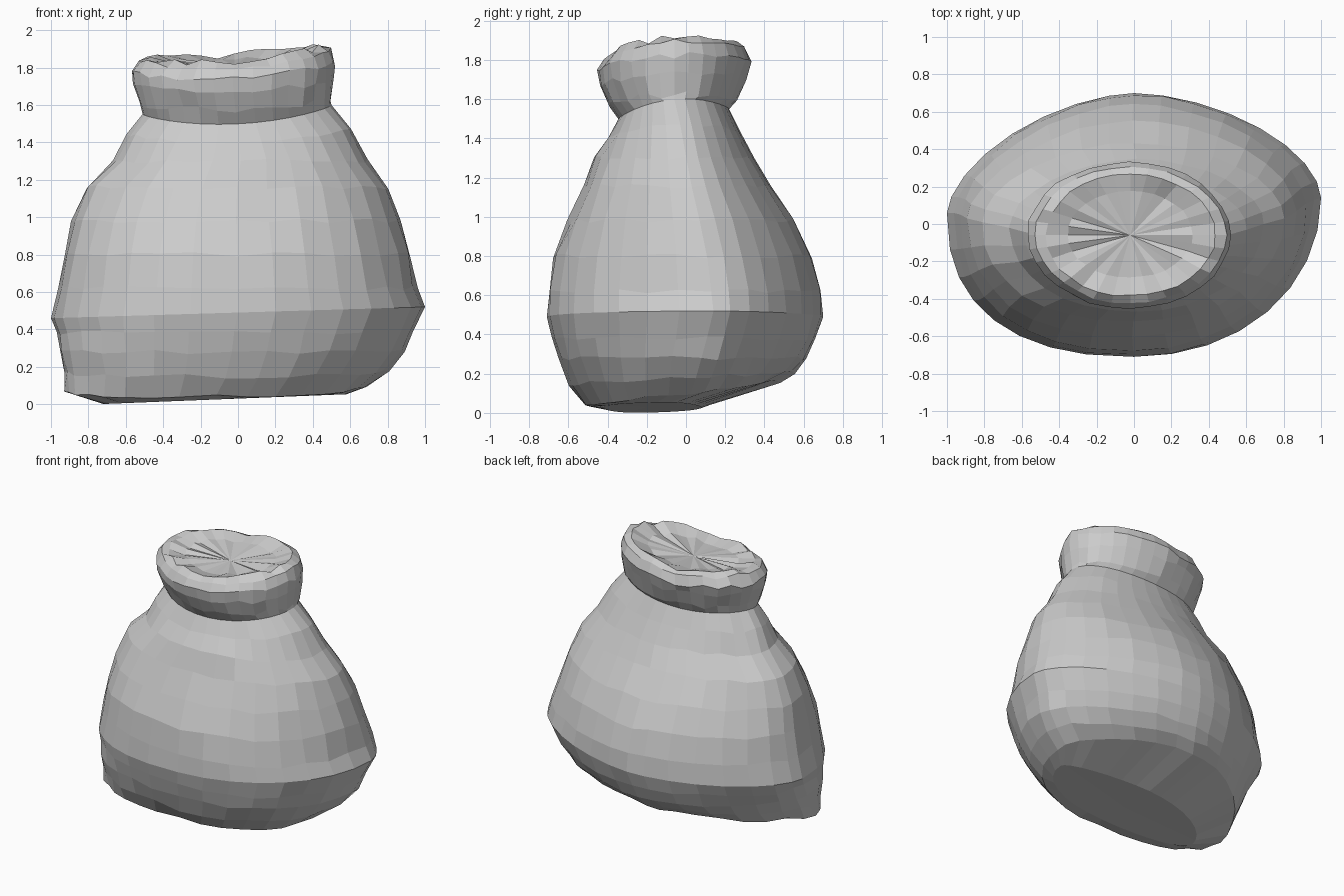
import bpy, bmesh, math, random

random.seed(4)
SEG = 32
# outline exponents per quadrant: back right, back left, front left, front right
EXPONENT = [1.75, 1.62, 2.4, 2.05]

# rows: z, left x, right x, front y, back y, left tip y, right tip y,
#       z slope along x, z slope along y, z bend along x, outline skew
BODY = [
    (0.03, -0.72, 0.58, -0.42, 0.08, -0.25, -0.08, 0.04, 0.0, 0.0, 0.6),
    (0.10, -0.93, 0.70, -0.52, 0.48, -0.20, 0.02, 0.0, 0.12, 0.0, 0.8),
    (0.18, -0.945, 0.81, -0.60, 0.56, -0.13, 0.05, 0.0, 0.05, 0.0, 0.9),
    (0.28, -0.965, 0.90, -0.655, 0.62, -0.07, 0.08, 0.0, 0.0, 0.0, 1.0),
    (0.38, -0.985, 0.945, -0.69, 0.67, 0.0, 0.11, 0.0, 0.0, 0.0, 1.0),
    (0.49, -1.0, 1.0, -0.71, 0.70, 0.06, 0.14, 0.03, 0.0, 0.0, 1.0),
    (0.62, -0.975, 0.97, -0.71, 0.70, 0.06, 0.13, 0.0, 0.0, 0.0, 1.0),
    (0.80, -0.94, 0.93, -0.68, 0.65, 0.05, 0.11, 0.0, 0.0, 0.0, 0.9),
    (0.98, -0.895, 0.875, -0.61, 0.56, 0.03, 0.07, 0.0, 0.0, 0.0, 0.8),
    (1.16, -0.82, 0.81, -0.53, 0.44, 0.01, 0.03, 0.0, 0.0, 0.0, 0.6),
    (1.30, -0.67, 0.70, -0.47, 0.35, -0.02, 0.0, 0.0, 0.0, 0.0, 0.4),
    (1.42, -0.595, 0.61, -0.405, 0.28, -0.04, -0.03, 0.02, 0.04, 0.1, 0.2),
    (1.53, -0.51, 0.50, -0.345, 0.22, -0.06, -0.06, 0.05, 0.09, 0.2, 0.0),
]
COLLAR = [
    BODY[-1],
    (1.59, -0.53, 0.505, -0.40, 0.26, -0.06, -0.06, 0.02, 0.03, 0.1, 0.0),
    (1.70, -0.565, 0.515, -0.45, 0.31, -0.06, -0.06, 0.02, 0.04, 0.1, 0.0),
    (1.77, -0.58, 0.525, -0.455, 0.335, -0.06, -0.06, 0.05, 0.05, 0.1, 0.0),
    (1.83, -0.54, 0.50, -0.43, 0.31, -0.06, -0.06, 0.06, 0.06, 0.15, 0.0),
    (1.855, -0.48, 0.44, -0.39, 0.27, -0.06, -0.06, 0.07, 0.06, 0.15, 0.0),
    (1.83, -0.36, 0.32, -0.29, 0.18, -0.06, -0.06, 0.07, 0.06, 0.15, 0.0),
]


def ring_points(row, jitter):
    z0, xl, xr, yf, yb, yl, yr, sx, sy, bend, skew = row
    cx, rx, cy = (xl + xr) / 2, (xr - xl) / 2, (yl + yr) / 2
    points = []
    for i in range(SEG):
        a = 2 * math.pi * i / SEG
        n = 2 + (EXPONENT[i * 4 // SEG] - 2) * skew
        c, s = math.cos(a), math.sin(a)
        u = math.copysign(abs(c) ** (2 / n), c)
        v = abs(s) ** (2 / n)
        x = cx + rx * u
        edge = yb if s >= 0 else yf
        # keep the side tips on the slanted seam line
        y = cy + (yr - yl) / 2 * u * (1 - v) + (edge - cy) * v
        z = z0 + sx * x + sy * y + bend * x * x
        k = 1 - random.uniform(0, jitter)
        points.append((x * k, y * k, z + random.uniform(-jitter, jitter) * 0.6))
    return points


def loft(name, rows, cap_start=None, cap_end=None, jitter=0.02, fixed=()):
    bm = bmesh.new()
    rings = [[bm.verts.new(p) for p in ring_points(r, 0 if k in fixed else jitter)]
             for k, r in enumerate(rows)]
    for a, b in zip(rings, rings[1:]):
        for i in range(SEG):
            j = (i + 1) % SEG
            bm.faces.new((a[i], a[j], b[j], b[i]))
    for ring, centre in ((rings[0], cap_start), (rings[-1], cap_end)):
        if centre:
            tip = bm.verts.new(centre)
            for i in range(SEG):
                bm.faces.new((ring[i], ring[(i + 1) % SEG], tip))
    bmesh.ops.recalc_face_normals(bm, faces=bm.faces)
    mesh = bpy.data.meshes.new(name)
    bm.to_mesh(mesh)
    bm.free()
    obj = bpy.data.objects.new(name, mesh)
    bpy.context.collection.objects.link(obj)
    return obj


# sagging sack with an uneven base, sharing its neck ring with the collar
loft("sack_body", BODY, cap_start=(-0.08, -0.2, 0.03), fixed=(0, 5, 12))

# gathered collar with a shallow dished top
loft("gathered_collar", COLLAR, cap_end=(-0.02, -0.06, 1.81), jitter=0.03, fixed=(0,))
